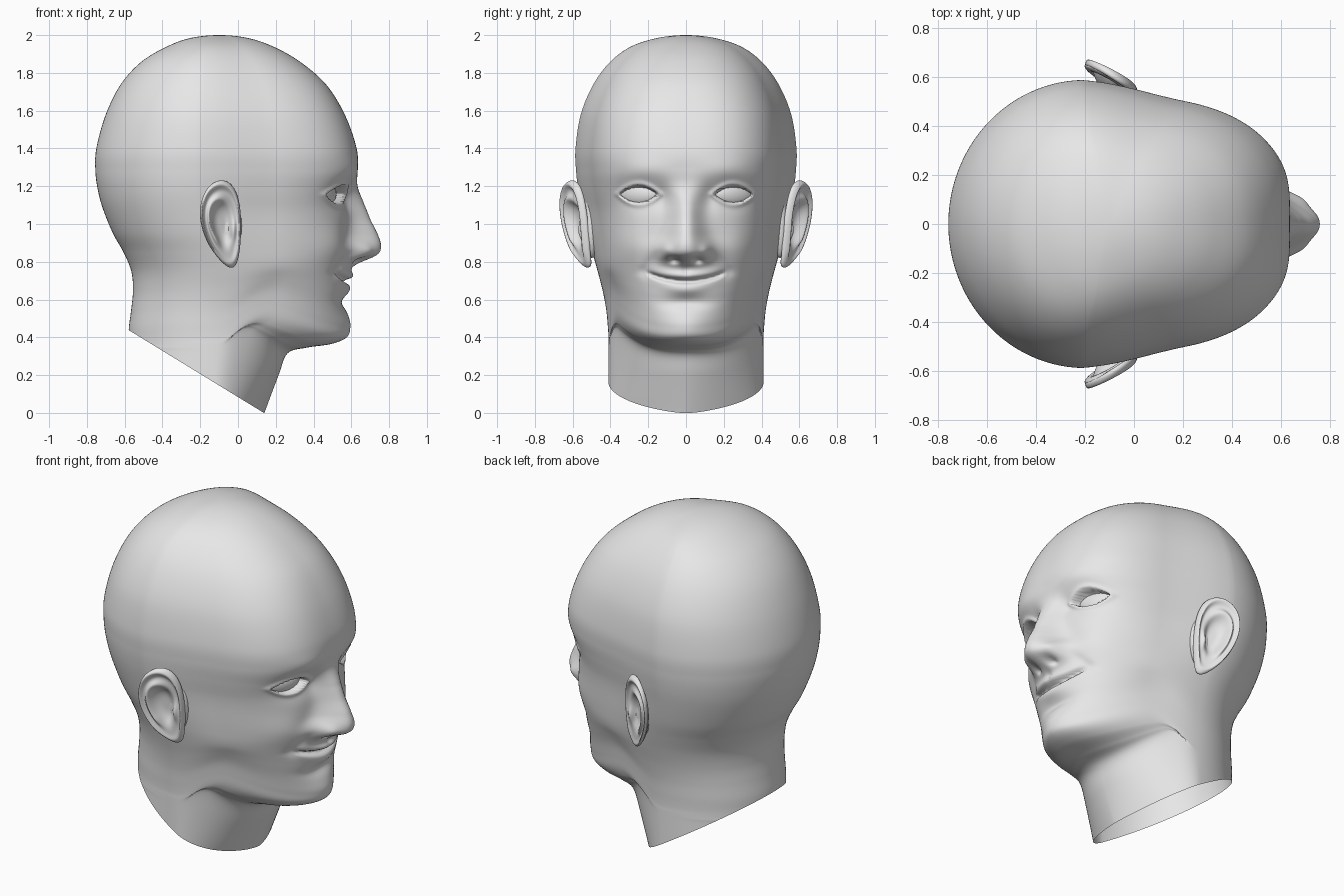
import bpy
import bmesh
from math import sin, cos, pi, exp, radians
from mathutils import Matrix, Vector

default_cube = bpy.data.objects.get("Cube")
if default_cube:
    bpy.data.objects.remove(default_cube, do_unlink=True)

skin = bpy.data.materials.new("matte grey")
skin.use_nodes = True
GREY = (0.8, 0.8, 0.8, 1.0)
skin.diffuse_color = GREY
skin.node_tree.nodes["Principled BSDF"].inputs["Base Color"].default_value = GREY

COLUMNS = 240
STEPS = 11

# Head sections from crown to neck: height, back, front, half width, front roundness
SECTIONS = [
    (2.0, -.1, -.1, 0, 2.2),
    (1.985, -.25, .05, .15, 2.2),
    (1.94, -.375, .185, .29, 2.25),
    (1.86, -.51, .327, .40, 2.35),
    (1.74, -.62, .465, .49, 2.5),
    (1.58, -.70, .565, .557, 2.65),
    (1.4, -.75, .628, .585, 2.75),
    (1.28, -.755, .632, .582, 2.75),
    (1.18, -.742, .614, .57, 2.65),
    (1.08, -.715, .598, .551, 2.55),
    (.95, -.662, .588, .523, 2.45),
    (.85, -.606, .584, .496, 2.35),
    (.75, -.565, .58, .468, 2.25),
    (.65, -.556, .575, .442, 2.15),
    (.55, -.565, .57, .423, 2.05),
    (.46, -.577, .567, .414, 1.95),
    (.4, -.58, .562, .41, 1.85),
    (.365, -.582, .49, .41, 1.8),
    (.345, -.585, .36, .41, 1.85),
    (.315, -.585, .262, .41, 1.9),
    (.2, -.6, .215, .41, 1.75),
    (0, -.6, .14, .41, 1.5),
    (-.06, -.6, .12, .41, 1.5),
]

# Nose: height, projection, half width
NOSE = [(1.3, 0, .08), (1.21, .012, .08), (1.1, .07, .075), (1.02, .11, .08),
        (.945, .152, .095), (.88, .172, .122), (.835, .148, .125),
        (.785, .035, .12), (.75, 0, .12)]


def make_object(name, bm):
    """Turn a bmesh into a smooth grey object."""
    bmesh.ops.recalc_face_normals(bm, faces=bm.faces)
    for face in bm.faces:
        face.smooth = True
    mesh = bpy.data.meshes.new(name)
    bm.to_mesh(mesh)
    bm.free()
    mesh.materials.append(skin)
    obj = bpy.data.objects.new(name, mesh)
    bpy.context.collection.objects.link(obj)
    return obj


def mirror_sides(obj):
    mod = obj.modifiers.new("both sides", 'MIRROR')
    mod.use_axis = (False, True, False)


def spline(a, b, c, d, t):
    """Smooth curve between b and c, component by component."""
    return [q + t * ((r - p) / 2 + t * (p - 2.5 * q + 2 * r - s / 2
            + t * (1.5 * (q - r) + (s - p) / 2)))
            for p, q, r, s in zip(a, b, c, d)]


def bump(y, z, cy, cz, sy, sz):
    return exp(-((y - cy) / sy) ** 2 - ((z - cz) / sz) ** 2)


def smooth(t):
    t = min(1, max(0, t))
    return t * t * (3 - 2 * t)


def nose_shape(y, z):
    for i in range(len(NOSE) - 1):
        high, low = NOSE[i], NOSE[i + 1]
        if low[0] <= z < high[0]:
            before, after = NOSE[max(i - 1, 0)], NOSE[min(i + 2, len(NOSE) - 1)]
            t = (high[0] - z) / (high[0] - low[0])
            _, out, wide = spline(before, high, low, after, t)
            return max(out, 0) * exp(-(y / wide) ** 2.2)
    return 0


def face_relief(y, z):
    """Forward offset of the face; y is the distance from the middle."""
    out = nose_shape(y, z)
    # nostrils and their wings
    out += .024 * bump(y, z, .105, .86, .03, .035)
    out -= .045 * bump(y, z, .06, .81, .028, .016)
    # brow, socket and cheek
    out += .01 * bump(y, z, .22, 1.29, .13, .05)
    out -= .038 * bump(y, z, .23, 1.15, .12, .08)
    out -= .018 * bump(y, z, .12, 1.14, .045, .065)
    out += .022 * bump(y, z, .29, .88, .11, .1)
    # eye opening with lids
    almond = ((y - .25) / .102) ** 2 + abs(z - 1.157) / .043
    out += .012 * exp(-((almond - 1.25) / .35) ** 2)
    out -= .065 * smooth((1.12 - almond) / .3)
    # smiling mouth: parting line, lips, corners and folds
    out += .016 * bump(y, z, 0, .75, .13, .06)
    line = .697 + .95 * y * y
    out -= .034 * smooth((.22 - y) / .06) * exp(-((z - line) / .012) ** 2)
    out += .02 * exp(-(y / .12) ** 2 - ((z - line - .03) / .022) ** 2)
    out += .017 * exp(-(y / .11) ** 2 - ((z - line + .042) / .03) ** 2)
    out -= .01 * bump(y, z, .215, .738, .035, .035)
    fold = .14 + .75 * (.86 - z)
    out -= .008 * smooth((z - .7) / .08) * smooth((.9 - z) / .08) * exp(-((y - fold) / .035) ** 2)
    # groove under the nose, hollow under the lip, chin
    out -= .008 * bump(y, z, 0, .755, .02, .03)
    out -= .024 * bump(y, z, 0, .585, .13, .035)
    out += .028 * bump(y, z, 0, .46, .14, .07)
    return out


def head_point(section, angle):
    z, back, front, half, power = section
    skull = smooth((z - .4) / .2)
    middle = skull * (back + .4 * (front - back)) - .12 * (1 - skull)
    c, s = cos(angle), sin(angle)
    if c > 0:
        reach = c ** (2 / power)
        x = middle + (front - middle) * reach
        # the temples and cheeks taper forward
        y = half * abs(s) ** (2 / power)
        y *= 1 - .1 * smooth(reach / .55 + .1) * smooth((z - .6) / .5)
        if .3 < z < 1.5:
            x += face_relief(y, z) * smooth(c * 2.5)
        # the jaw line climbs toward the ears
        z += (2.5 * y ** 3 * smooth(c * 2) * smooth((z - .05) / .28)
              * (1 - smooth((z - .44) / .4)))
    else:
        x = middle + (middle - back) * c
        y = half * abs(s)
    return x, y if s >= 0 else -y, z


def build_head():
    first, second = SECTIONS[0], SECTIONS[1]
    # reflected section beyond the crown keeps the top rounded
    before = (second[0], second[2], second[1], -second[3], second[4])
    rows = [before] + SECTIONS + [SECTIONS[-1]]
    levels = []
    for i in range(len(SECTIONS) - 1):
        levels += [spline(*rows[i:i + 4], k / STEPS) for k in range(STEPS)]
    levels.append(SECTIONS[-1])

    bm = bmesh.new()
    rings = []
    for level in levels[1:]:
        ring = []
        for j in range(COLUMNS):
            u = 2 * pi * j / COLUMNS
            if u > pi:
                u -= 2 * pi
            # finer columns toward the face
            ring.append(bm.verts.new(head_point(level, u - .4 * sin(u))))
        rings.append(ring)
    crown = bm.verts.new((first[1], 0, first[0]))
    for j in range(COLUMNS):
        k = (j + 1) % COLUMNS
        bm.faces.new((crown, rings[0][j], rings[0][k]))
        for upper, lower in zip(rings, rings[1:]):
            bm.faces.new((upper[j], lower[j], lower[k], upper[k]))
    # slanted open cut under the neck
    bmesh.ops.bisect_plane(bm, geom=bm.verts[:] + bm.edges[:] + bm.faces[:],
                           plane_co=(.137, 0, 0), plane_no=(-.45, 0, -.735),
                           clear_outer=True)
    return make_object("head", bm)


def ear_point(r, t):
    """Point on the ear shell; t = 0 faces forward, r = 1 is the rim."""
    v = .237 * r * sin(t)
    x = -.088 - .11 * v + .5 * v * v + .108 * r * cos(t) * (1 + .22 * sin(t))
    y = .587 - .52 * (x + .085) + .1 * v
    rear = smooth(.75 - .8 * cos(t))
    lobe = smooth((-sin(t) - .6) / .4)
    rim = .024 * exp(-((r - .9) / .09) ** 2) * (1 - .7 * lobe)
    ridge = .026 * rear * (1 - lobe) * exp(-((r - .56) / .1) ** 2)
    bowl = -.035 * exp(-(r / .45) ** 4)
    flap = .022 * exp(-((r - .62) / .16) ** 2 - ((t + .25) / .35) ** 2)
    return x, y + rim + ridge + bowl + flap - .02 * smooth((r - .9) / .1), 1 + v


def build_ear(rings=18, spokes=56):
    bm = bmesh.new()
    center = bm.verts.new(ear_point(0, 0))
    loops = [[bm.verts.new(ear_point((i + 1) / rings, 2 * pi * j / spokes - pi))
              for j in range(spokes)] for i in range(rings)]
    for j in range(spokes):
        k = (j + 1) % spokes
        bm.faces.new((center, loops[0][k], loops[0][j]))
        for inner, outer in zip(loops, loops[1:]):
            bm.faces.new((inner[j], inner[k], outer[k], outer[j]))
    obj = make_object("ears", bm)
    # make the shell face away from the head
    if sum(p.normal.y for p in obj.data.polygons) < 0:
        obj.data.flip_normals()
    thick = obj.modifiers.new("thickness", 'SOLIDIFY')
    thick.thickness = .024
    thick.offset = -1
    soft = obj.modifiers.new("soft edge", 'SUBSURF')
    soft.levels = soft.render_levels = 1
    mirror_sides(obj)


def build_ellipsoid(name, center, radii, turn):
    bm = bmesh.new()
    place = (Matrix.Translation(Vector(center)) @ Matrix.Rotation(radians(turn), 4, 'Z')
             @ Matrix.Diagonal((*radii, 1)))
    bmesh.ops.create_uvsphere(bm, u_segments=32, v_segments=20, radius=1, matrix=place)
    mirror_sides(make_object(name, bm))


build_head()
build_ear()
build_ellipsoid("ear_roots", (-.05, .5, .99), (.07, .045, .17), 0)
build_ellipsoid("eyeballs", (.454, .25, 1.157), (.045, .115, .065), 28)
